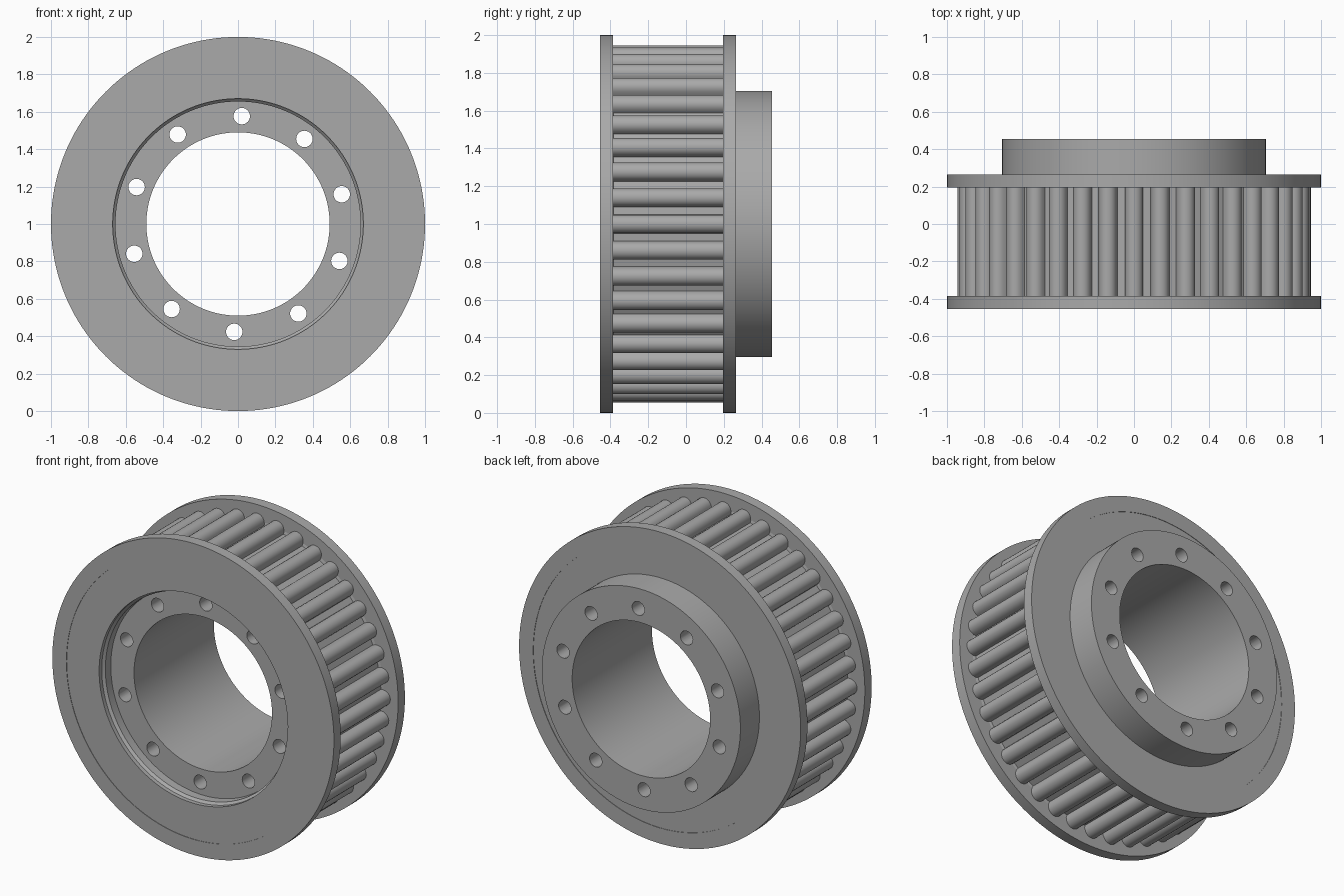
import bpy, bmesh, math

if "Cube" in bpy.data.objects:
    bpy.data.objects.remove(bpy.data.objects["Cube"])

SEG = 160
steel = bpy.data.materials.new("steel grey")
steel.diffuse_color = (0.40, 0.40, 0.40, 1)
steel.use_nodes = True
steel.node_tree.nodes["Principled BSDF"].inputs["Base Color"].default_value = steel.diffuse_color


def ring_mesh(name, rings, closed):
    """Skin a list of equal-length point rings; closed joins last to first."""
    bm = bmesh.new()
    vs = [[bm.verts.new(p) for p in ring] for ring in rings]
    n = len(vs[0])
    for i in range(len(vs) if closed else len(vs) - 1):
        a, b = vs[i], vs[(i + 1) % len(vs)]
        for j in range(n):
            k = (j + 1) % n
            bm.faces.new((a[j], a[k], b[k], b[j]))
    if not closed:
        bm.faces.new(vs[0])
        bm.faces.new(vs[-1])
    bmesh.ops.recalc_face_normals(bm, faces=bm.faces)
    me = bpy.data.meshes.new(name)
    bm.to_mesh(me)
    bm.free()
    me.materials.append(steel)
    ob = bpy.data.objects.new(name, me)
    bpy.context.collection.objects.link(ob)
    return ob


def circle(r, y, x=0, z=1, n=SEG):
    return [(x + r * math.cos(math.tau * i / n), y, z + r * math.sin(math.tau * i / n))
            for i in range(n)]


def lathe(name, profile):
    return ring_mesh(name, [circle(r, y) for r, y in profile], True)


def smooth(ob):
    bpy.ops.object.select_all(action='DESELECT')
    ob.select_set(True)
    bpy.context.view_layer.objects.active = ob
    bpy.ops.object.shade_smooth_by_angle(angle=math.radians(30))


# Hub: bore, stepped front recess, web and rear boss
hub = lathe("hub", [
    (0.49, -0.355), (0.655, -0.355), (0.655, -0.41), (0.67, -0.425), (0.67, -0.452),
    (0.90, -0.452), (0.90, -0.39), (0.86, -0.38), (0.86, 0.19), (0.90, 0.20),
    (0.90, 0.262), (0.705, 0.262), (0.705, 0.455), (0.49, 0.455)])

# Ten bolt holes through the hub
for i in range(10):
    a = math.radians(88 + 36 * i)
    x, z = 0.577 * math.cos(a), 1 + 0.577 * math.sin(a)
    drill = ring_mesh("hole_cutter", [circle(0.044, y, x, z, 32) for y in (-0.6, 0.6)], False)
    mod = hub.modifiers.new("hole", 'BOOLEAN')
    mod.operation, mod.solver, mod.object = 'DIFFERENCE', 'EXACT', drill
    bpy.context.view_layer.objects.active = hub
    bpy.ops.object.modifier_apply(modifier=mod.name)
    bpy.data.objects.remove(drill)
smooth(hub)

# Toothed rim: forty rounded teeth
TEETH, ROOT, TIP = 40, 0.88, 0.945
HALF = 0.056
outline = []
for t in range(TEETH):
    mid = math.tau * t / TEETH
    for s in range(13):
        u = math.pi * (1 - s / 12)
        a = mid + HALF * math.cos(u)
        r = ROOT + (TIP - ROOT) * math.sin(u) ** 0.8 if 0 < s < 12 else ROOT
        outline.append((r * math.cos(a), 1 + r * math.sin(a)))
teeth = ring_mesh("toothed_rim", [
    [(x, y, z) for x, z in outline] for y in (-0.39, 0.20)], False)
# Open the rim's end caps so the bore stays clear
bm = bmesh.new()
bm.from_mesh(teeth.data)
bmesh.ops.delete(bm, geom=[f for f in bm.faces if len(f.verts) > 4], context='FACES_ONLY')
bm.to_mesh(teeth.data)
bm.free()
smooth(teeth)

# Front and rear flanges, standing a hair proud of the hub
for name, y0, y1 in (("front_flange", -0.455, -0.386), ("rear_flange", 0.196, 0.265)):
    smooth(lathe(name, [(0.90, y0), (1.0, y0), (1.0, y1), (0.90, y1)]))
